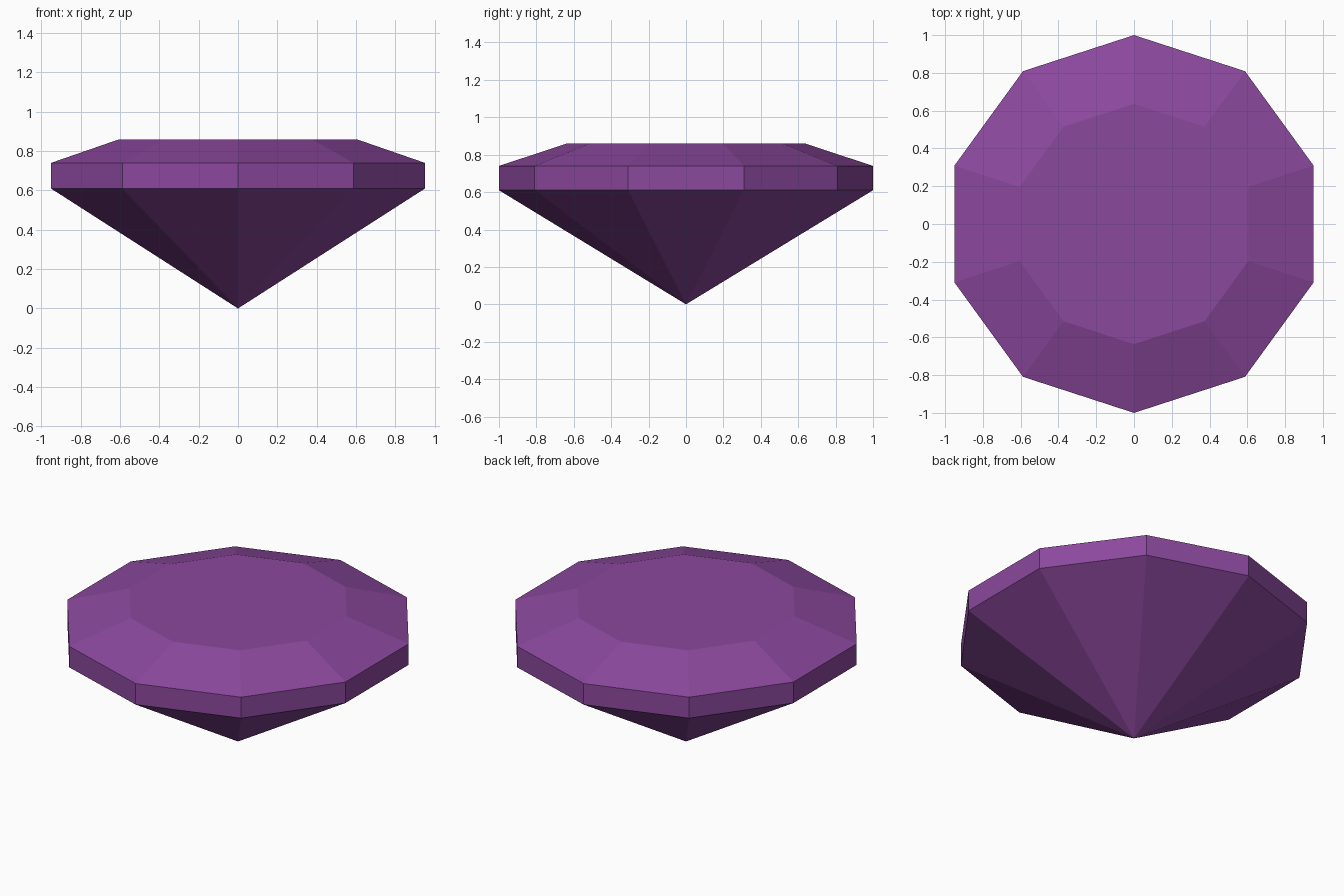
import bpy, bmesh, math

if "Cube" in bpy.data.objects:
    bpy.data.objects.remove(bpy.data.objects["Cube"])

SIDES = 10
# Radius and height of each ring, from girdle bottom to table
PROFILE = [(1.0, 0.61), (1.0, 0.74), (0.636, 0.86)]

bm = bmesh.new()


def ring(radius, z):
    angles = [math.radians(90) + i * math.tau / SIDES for i in range(SIDES)]
    return [bm.verts.new((radius * math.cos(a), radius * math.sin(a), z)) for a in angles]


rings = [ring(r, z) for r, z in PROFILE]
tip = bm.verts.new((0, 0, 0))

for i in range(SIDES):
    j = (i + 1) % SIDES
    # Pavilion facet down to the point
    bm.faces.new((tip, rings[0][j], rings[0][i]))
    # Girdle and crown facets
    for low, high in zip(rings, rings[1:]):
        bm.faces.new((low[i], low[j], high[j], high[i]))

# Flat table on top
bm.faces.new(rings[-1])
bmesh.ops.recalc_face_normals(bm, faces=bm.faces)

mesh = bpy.data.meshes.new("cut_gem")
bm.to_mesh(mesh)
bm.free()

purple = bpy.data.materials.new("purple")
purple.diffuse_color = (0.26, 0.065, 0.34, 1)
purple.use_nodes = True
purple.node_tree.nodes["Principled BSDF"].inputs["Base Color"].default_value = purple.diffuse_color
mesh.materials.append(purple)

gem = bpy.data.objects.new("cut_gem", mesh)
bpy.context.collection.objects.link(gem)
